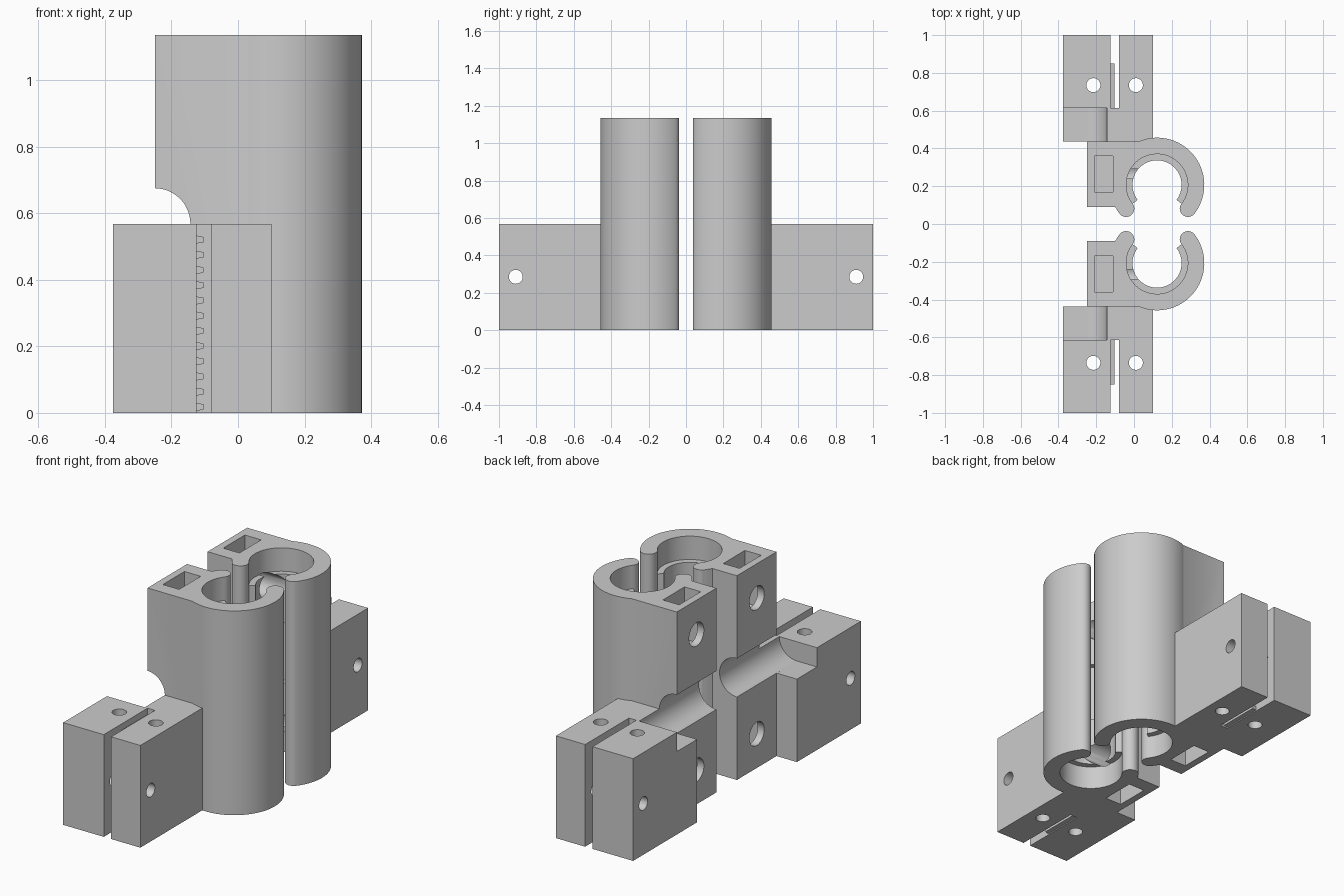
import bpy, bmesh
from math import cos, sin, pi, radians
from mathutils import Matrix, Vector

cube = bpy.data.objects.get("Cube")
if cube:
    bpy.data.objects.remove(cube, do_unlink=True)

grey = bpy.data.materials.new("plain grey")
grey.use_nodes = True
colour = (0.6, 0.6, 0.6, 1)
grey.diffuse_color = colour
grey.node_tree.nodes["Principled BSDF"].inputs["Base Color"].default_value = colour

HEIGHT, ARM_TOP = 1.135, 0.568
CENTRE = Vector((0.122, 0.207))
OUTER, BORE, LEDGE = 0.25, 0.163, 0.13
LIP = radians(-37.6)
TURN = pi - 2 * LIP


def link(name, bm):
    bmesh.ops.recalc_face_normals(bm, faces=bm.faces)
    mesh = bpy.data.meshes.new(name)
    bm.to_mesh(mesh)
    bm.free()
    mesh.materials.append(grey)
    ob = bpy.data.objects.new(name, mesh)
    bpy.context.collection.objects.link(ob)
    return ob


def prism(name, outline, z0, z1):
    bm = bmesh.new()
    face = bm.faces.new([bm.verts.new((p[0], p[1], z0)) for p in outline])
    new = bmesh.ops.extrude_face_region(bm, geom=[face])["geom"]
    bmesh.ops.translate(bm, vec=(0, 0, z1 - z0),
                        verts=[v for v in new if isinstance(v, bmesh.types.BMVert)])
    return link(name, bm)


def box(name, x0, x1, y0, y1, z0, z1):
    return prism(name, [(x0, y0), (x1, y0), (x1, y1), (x0, y1)], z0, z1)


def rod(name, centre, radius, length, axis):
    bm = bmesh.new()
    turn = {"x": Matrix.Rotation(pi / 2, 4, "Y"),
            "y": Matrix.Rotation(pi / 2, 4, "X"), "z": Matrix()}[axis]
    bmesh.ops.create_cone(bm, cap_ends=True, segments=48, radius1=radius,
                          radius2=radius, depth=length,
                          matrix=Matrix.Translation(centre) @ turn)
    return link(name, bm)


def arc(centre, radius, start, sweep, steps):
    return [centre + radius * Vector((cos(a), sin(a)))
            for a in (start + sweep * i / steps for i in range(steps + 1))]


def combine(target, tool, operation):
    mod = target.modifiers.new("combine", "BOOLEAN")
    mod.operation, mod.solver, mod.object = operation, "EXACT", tool
    bpy.context.view_layer.objects.active = target
    bpy.ops.object.modifier_apply(modifier=mod.name)
    bpy.data.objects.remove(tool, do_unlink=True)


# Open C-shaped sleeve with rounded lips
middle, lip_radius = (OUTER + BORE) / 2, (OUTER - BORE) / 2
lips = [CENTRE + middle * Vector((cos(a), sin(a))) for a in (LIP, pi - LIP)]
outline = arc(CENTRE, OUTER, LIP, TURN, 72)
outline += arc(lips[1], lip_radius, pi - LIP, pi, 14)[1:]
outline += arc(CENTRE, BORE, pi - LIP, -TURN, 72)[1:]
outline += arc(lips[0], lip_radius, LIP + pi, pi, 14)[1:-1]
clamp = prism("clamp_half_back", outline, 0, HEIGHT)

# Nut block beside the sleeve
combine(clamp, prism("nut_block", [
    (-0.25, 0.09), (-0.1, 0.09), (-0.07, 0.047), (-0.043, 0.08), (-0.06, 0.207),
    (-0.05, 0.3), (0.05, 0.4), (0.05, 0.438), (-0.25, 0.438)], 0, HEIGHT), "UNION")

# Low arm
combine(clamp, prism("arm", [
    (-0.375, 0.438), (-0.2, 0.438), (-0.2, 0.4), (0.1, 0.4), (0.1, 1),
    (-0.375, 1)], 0, ARM_TOP), "UNION")

# Inner ledges of the sleeve
ledge = arc(CENTRE, LEDGE, LIP, TURN, 60) + arc(CENTRE, BORE + 0.02, pi - LIP, -TURN, 60)
for low, high in ((0.13, 0.4), (HEIGHT - 0.4, HEIGHT - 0.13)):
    combine(clamp, prism("ledge", ledge, low, high), "UNION")

# Rounded channel across the block and the arm
cutters = [
    rod("channel", (-0.25, 0.215, ARM_TOP), 0.107, 0.8, "y"),
    box("channel_side", -0.5, -0.252, -0.1, 0.615, ARM_TOP - 0.107, ARM_TOP + 0.107),
    # Belt slit
    box("slit", -0.125, -0.08, 0.615, 1.1, -0.1, 0.7),
    # Bolt holes through the arm
    rod("bolt_outer", (-0.215, 0.735, 0.3), 0.037, 1, "z"),
    rod("bolt_inner", (0.01, 0.735, 0.3), 0.037, 1, "z"),
    rod("bolt_cross", (-0.1, 0.91, 0.285), 0.037, 1, "x"),
]
# Nut pockets and set-screw holes at both ends
for end, inward in ((0, 1), (HEIGHT, -1)):
    low, high = sorted((end - 0.1 * inward, end + 0.29 * inward))
    cutters.append(box("nut_pocket", -0.21, -0.11, 0.17, 0.36, low, high))
    cutters.append(rod("screw_hole", (-0.11, 0.265, end + 0.19 * inward), 0.065, 0.38, "x"))
for cutter in cutters:
    combine(clamp, cutter, "DIFFERENCE")

# Belt teeth in the slit
for i in range(12):
    z = 0.018 + 0.0457 * i
    bm = bmesh.new()
    section = [(-0.14, z - 0.014), (-0.125, z - 0.012), (-0.104, z - 0.008),
               (-0.104, z + 0.008), (-0.125, z + 0.012), (-0.14, z + 0.014)]
    face = bm.faces.new([bm.verts.new((x, 0.6, h)) for x, h in section])
    new = bmesh.ops.extrude_face_region(bm, geom=[face])["geom"]
    bmesh.ops.translate(bm, vec=(0, 0.25, 0),
                        verts=[v for v in new if isinstance(v, bmesh.types.BMVert)])
    combine(clamp, link("tooth", bm), "UNION")

# Smooth the round walls, then mirror to the other half
bpy.ops.object.select_all(action="DESELECT")
clamp.select_set(True)
bpy.context.view_layer.objects.active = clamp
bpy.ops.object.shade_smooth_by_angle(angle=radians(30))
front = clamp.copy()
front.data = clamp.data.copy()
front.name = "clamp_half_front"
bpy.context.collection.objects.link(front)
front.data.transform(Matrix.Scale(-1, 4, (0, 1, 0)))
front.data.flip_normals()
